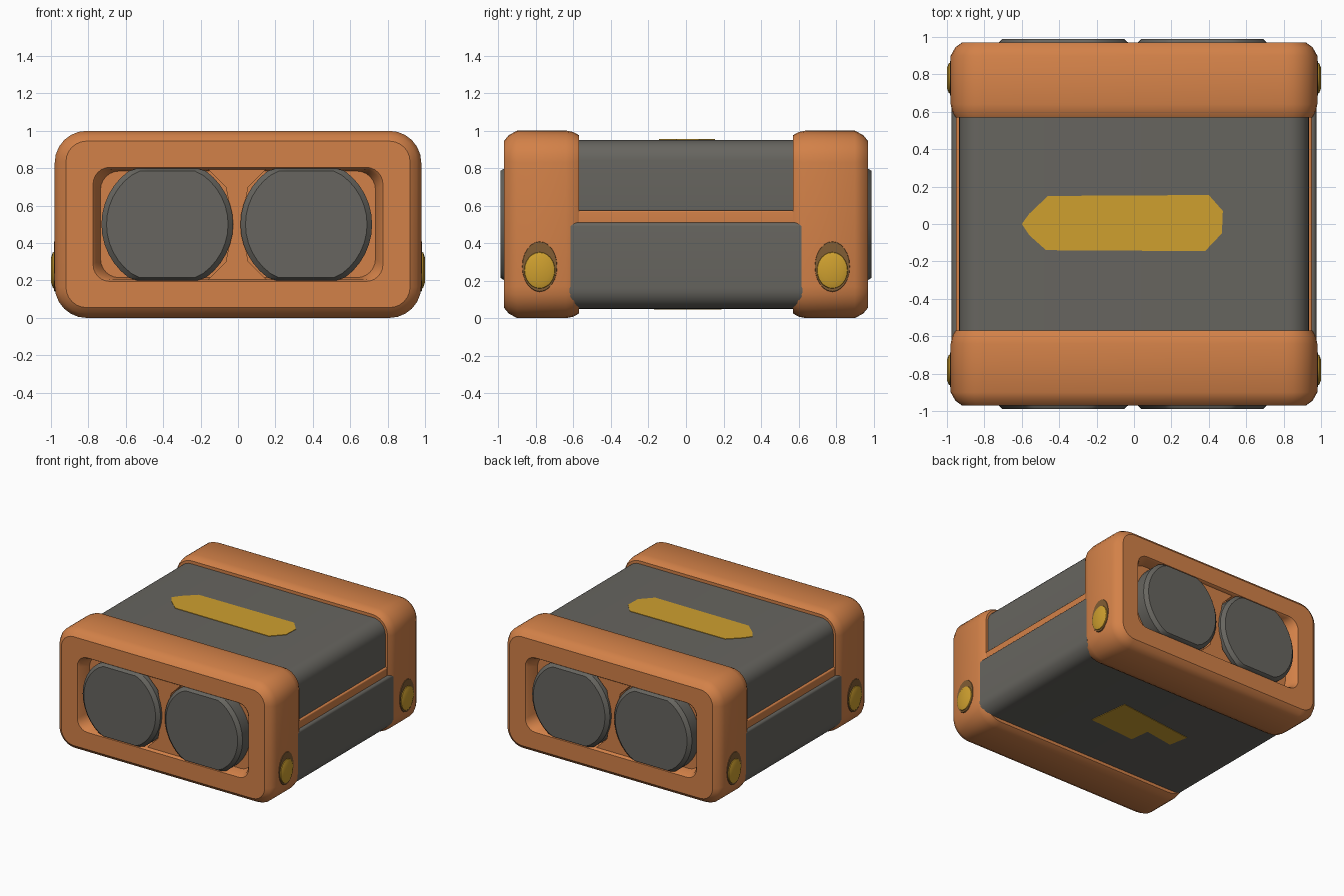
import bpy, bmesh, math

if "Cube" in bpy.data.objects:
    bpy.data.objects.remove(bpy.data.objects["Cube"])


def material(name, rgb):
    m = bpy.data.materials.new(name)
    m.diffuse_color = (*rgb, 1)
    m.use_nodes = True
    m.node_tree.nodes["Principled BSDF"].inputs["Base Color"].default_value = m.diffuse_color
    return m


ORANGE = material("orange", (0.65, 0.22, 0.065))
GREY = material("dark grey", (0.135, 0.13, 0.115))
YELLOW = material("yellow", (0.62, 0.35, 0.028))
BROWN = material("brown", (0.22, 0.11, 0.035))


def rounded(w, h, r, n=6):
    """Rounded rectangle outline with half sizes w, h."""
    pts = []
    for k, (sx, sy) in enumerate([(1, 1), (-1, 1), (-1, -1), (1, -1)]):
        for i in range(n + 1):
            a = math.pi / 2 * (k + i / n)
            pts.append((sx * (w - r) + r * math.cos(a), sy * (h - r) + r * math.sin(a)))
    return pts


def loft(name, loops, mat, angle=35):
    """Skin a list of equal-length 3D loops and cap both ends."""
    bm = bmesh.new()
    rings = [[bm.verts.new(p) for p in loop] for loop in loops]
    n = len(rings[0])
    for a, b in zip(rings, rings[1:]):
        for i in range(n):
            j = (i + 1) % n
            bm.faces.new((a[i], a[j], b[j], b[i]))
    bm.faces.new(rings[0][::-1])
    bm.faces.new(rings[-1])
    bmesh.ops.recalc_face_normals(bm, faces=bm.faces[:])
    me = bpy.data.meshes.new(name)
    bm.to_mesh(me)
    bm.free()
    ob = bpy.data.objects.new(name, me)
    bpy.context.collection.objects.link(ob)
    me.materials.append(mat)
    bpy.ops.object.select_all(action='DESELECT')
    bpy.context.view_layer.objects.active = ob
    ob.select_set(True)
    bpy.ops.object.shade_smooth_by_angle(angle=math.radians(angle))
    return ob


def xz(outline, y, cx=0, cz=0.5):
    return [(cx + a, y, cz + b) for a, b in outline]


def clipped_disc(r, h, n=40):
    """Circle cut flat at the top and bottom."""
    return [(r * math.cos(2 * math.pi * i / n),
             max(-h, min(h, r * math.sin(2 * math.pi * i / n)))) for i in range(n)]


for s, end in ((-1, "front"), (1, "back")):
    # end bumper with a recessed opening
    steps = [(0.57, 0.955, 0.475, 0.14), (0.60, 0.972, 0.492, 0.16),
             (0.64, 0.98, 0.5, 0.17), (0.90, 0.98, 0.5, 0.17),
             (0.945, 0.955, 0.475, 0.14), (0.97, 0.92, 0.445, 0.11),
             (0.97, 0.775, 0.305, 0.09), (0.955, 0.762, 0.295, 0.09),
             (0.87, 0.735, 0.285, 0.10)]
    loft(end + "_bumper", [xz(rounded(w, h, r), s * y) for y, w, h, r in steps], ORANGE)

    # post between the two discs, narrow in the middle
    post = [(0.16, 0.3), (0.06, 0.2), (0.02, 0.0), (0.06, -0.2), (0.16, -0.3),
            (-0.16, -0.3), (-0.06, -0.2), (-0.02, 0.0), (-0.06, 0.2), (-0.16, 0.3)]
    loft(end + "_post", [xz(post, s * 0.86, -0.005), xz(post, s * 0.945, -0.005)], ORANGE)

    # pair of flat-topped discs
    for cx, side in ((-0.378, "left"), (0.365, "right")):
        loft(f"{end}_{side}_disc",
             [xz(clipped_disc(0.352, 0.3), s * 0.85, cx),
              xz(clipped_disc(0.352, 0.3), s * 0.965, cx),
              xz(clipped_disc(0.325, 0.285), s * 0.99, cx)], GREY)

    # side studs with a brown surround
    for t, side in ((-1, "left"), (1, "right")):
        def oval(x, ry, rz, z):
            return [(t * x, s * 0.78 + ry * math.cos(2 * math.pi * i / 24),
                     z + rz * math.sin(2 * math.pi * i / 24)) for i in range(24)]
        loft(f"{end}_{side}_surround", [oval(0.975, 0.095, 0.135, 0.275),
                                        oval(0.984, 0.092, 0.132, 0.275)], BROWN)
        loft(f"{end}_{side}_stud", [oval(0.975, 0.085, 0.1, 0.255),
                                    oval(0.99, 0.08, 0.095, 0.255),
                                    oval(1.0, 0.055, 0.065, 0.255)], YELLOW)


def shell(name, w, z0, z1, r_top, r_low, mat):
    """Body slab running between the bumpers, with its own corner radii."""
    h, cz = (z1 - z0) / 2, (z0 + z1) / 2
    top, low = rounded(w, h, r_top, 8), rounded(w, h, r_low, 8)
    outline = top[:18] + low[18:]
    loft(name, [xz(outline, -0.62, 0, cz), xz(outline, 0.62, 0, cz)], mat)


# body halves and the orange seam between them
shell("upper_body", 0.935, 0.56, 0.95, 0.11, 0.02, GREY)
shell("lower_body", 0.975, 0.05, 0.51, 0.02, 0.11, GREY)
shell("body_seam", 0.952, 0.49, 0.575, 0.01, 0.01, ORANGE)

# yellow plates on the top and the underside
top_plate = [(-0.6, 0), (-0.56, -0.06), (-0.47, -0.14), (0.38, -0.145), (0.47, -0.05),
             (0.475, 0.07), (0.40, 0.155), (-0.46, 0.15), (-0.56, 0.055)]
low_plate = [(0.29, -0.14), (0.25, 0.19), (-0.42, 0.11), (-0.39, -0.05),
             (-0.14, -0.01), (-0.12, -0.17)]
loft("top_plate", [[(x, y, z) for x, y in top_plate] for z in (0.948, 0.954)], YELLOW)
loft("underside_plate", [[(x, y, z) for x, y in low_plate] for z in (0.046, 0.052)], YELLOW)
